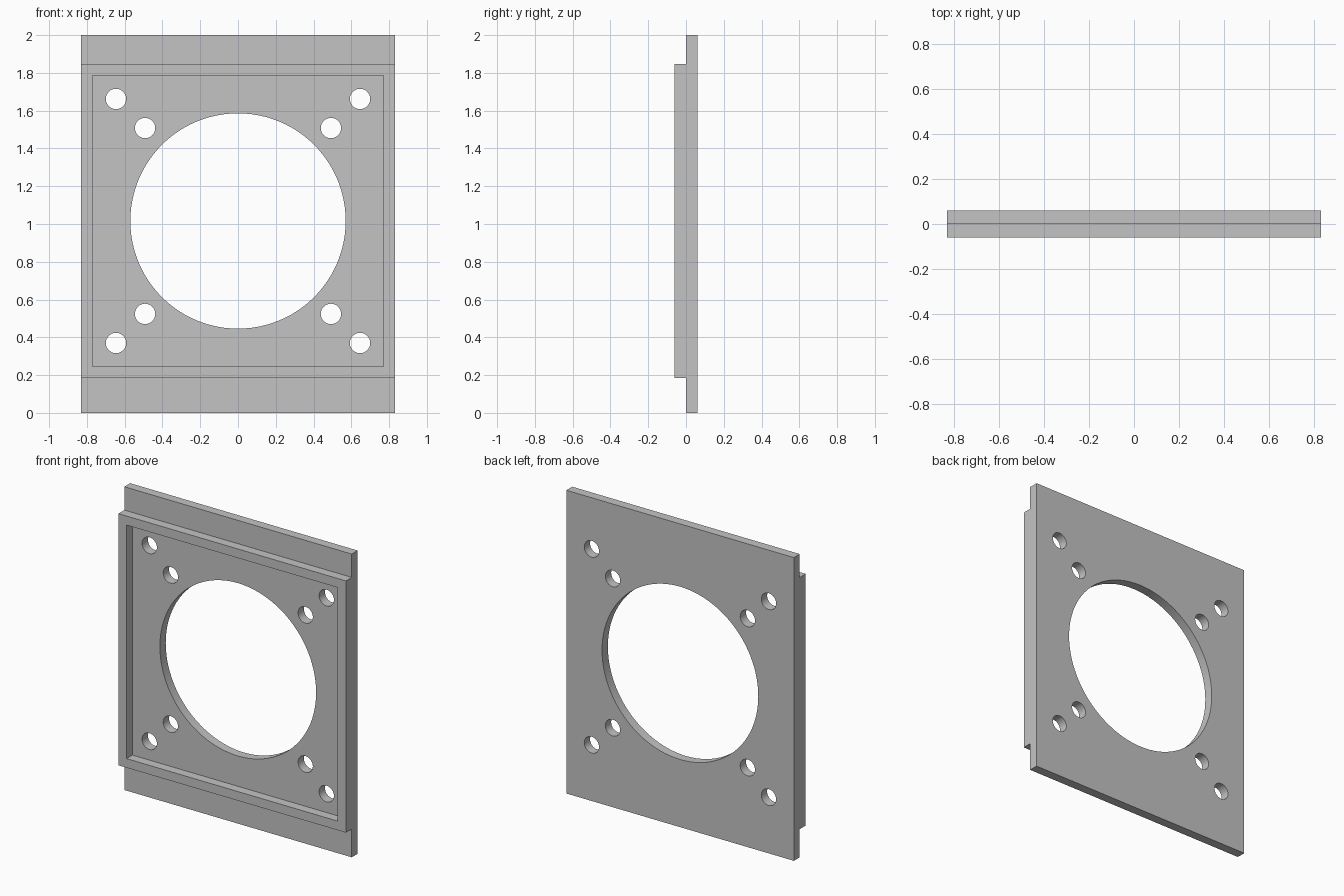
import bpy
import bmesh
import math
from mathutils import Matrix, Vector

if "Cube" in bpy.data.objects:
    bpy.data.objects.remove(bpy.data.objects["Cube"], do_unlink=True)

HALF_WIDTH, HALF_DEPTH, HEIGHT = 0.83, 0.061, 2.0
FRAME_BOTTOM, FRAME_TOP = 0.186, 1.846
CENTRE_Z = (FRAME_BOTTOM + FRAME_TOP) / 2
POCKET_HALF = 0.77

grey = bpy.data.materials.new("light grey")
grey.use_nodes = True
colour = (0.55, 0.55, 0.55, 1)
grey.diffuse_color = colour
grey.node_tree.nodes["Principled BSDF"].inputs["Base Color"].default_value = colour


def make_object(name, bm):
    bmesh.ops.recalc_face_normals(bm, faces=bm.faces)
    mesh = bpy.data.meshes.new(name)
    bm.to_mesh(mesh)
    bm.free()
    mesh.materials.append(grey)
    obj = bpy.data.objects.new(name, mesh)
    bpy.context.collection.objects.link(obj)
    return obj


def cut(target, bm):
    """Subtract a closed shape from the target and discard the cutter."""
    cutter = make_object("cutter", bm)
    cutter.hide_render = True
    mod = target.modifiers.new("cut", "BOOLEAN")
    mod.operation, mod.solver, mod.object = "DIFFERENCE", "EXACT", cutter
    bpy.context.view_layer.objects.active = target
    bpy.ops.object.modifier_apply(modifier=mod.name)
    bpy.data.objects.remove(cutter, do_unlink=True)


def drill(target, x, z, radius, sides):
    bm = bmesh.new()
    place = Matrix.Translation((x, 0, z)) @ Matrix.Rotation(math.pi / 2, 4, "X")
    bmesh.ops.create_cone(bm, cap_ends=True, segments=sides, radius1=radius,
                          radius2=radius, depth=0.5, matrix=place)
    cut(target, bm)


# Stepped plate: side profile swept across the width
profile = [(HALF_DEPTH, 0), (HALF_DEPTH, HEIGHT), (0, HEIGHT), (0, FRAME_TOP),
           (-HALF_DEPTH, FRAME_TOP), (-HALF_DEPTH, FRAME_BOTTOM),
           (0, FRAME_BOTTOM), (0, 0)]
bm = bmesh.new()
face = bm.faces.new([bm.verts.new((-HALF_WIDTH, y, z)) for y, z in profile])
swept = bmesh.ops.extrude_face_region(bm, geom=[face])["geom"]
bmesh.ops.translate(bm, vec=Vector((2 * HALF_WIDTH, 0, 0)),
                    verts=[v for v in swept if isinstance(v, bmesh.types.BMVert)])
plate = make_object("mounting_plate", bm)

# Square front pocket, leaving a raised rim
bm = bmesh.new()
size = Matrix.Diagonal((2 * POCKET_HALF, 0.2, 2 * POCKET_HALF, 1))
bmesh.ops.create_cube(bm, size=1,
                      matrix=Matrix.Translation((0, -0.1, CENTRE_Z)) @ size)
cut(plate, bm)

# Central opening and two bolt holes toward each corner
drill(plate, 0, CENTRE_Z, 0.57, 96)
for offset in (0.492, 0.646):
    for sx in (-1, 1):
        for sz in (-1, 1):
            drill(plate, sx * offset, CENTRE_Z + sz * offset, 0.054, 32)

# Smooth hole walls with crisp edges
bpy.ops.object.select_all(action="DESELECT")
plate.select_set(True)
bpy.context.view_layer.objects.active = plate
bpy.ops.object.shade_smooth_by_angle(angle=math.radians(30))
